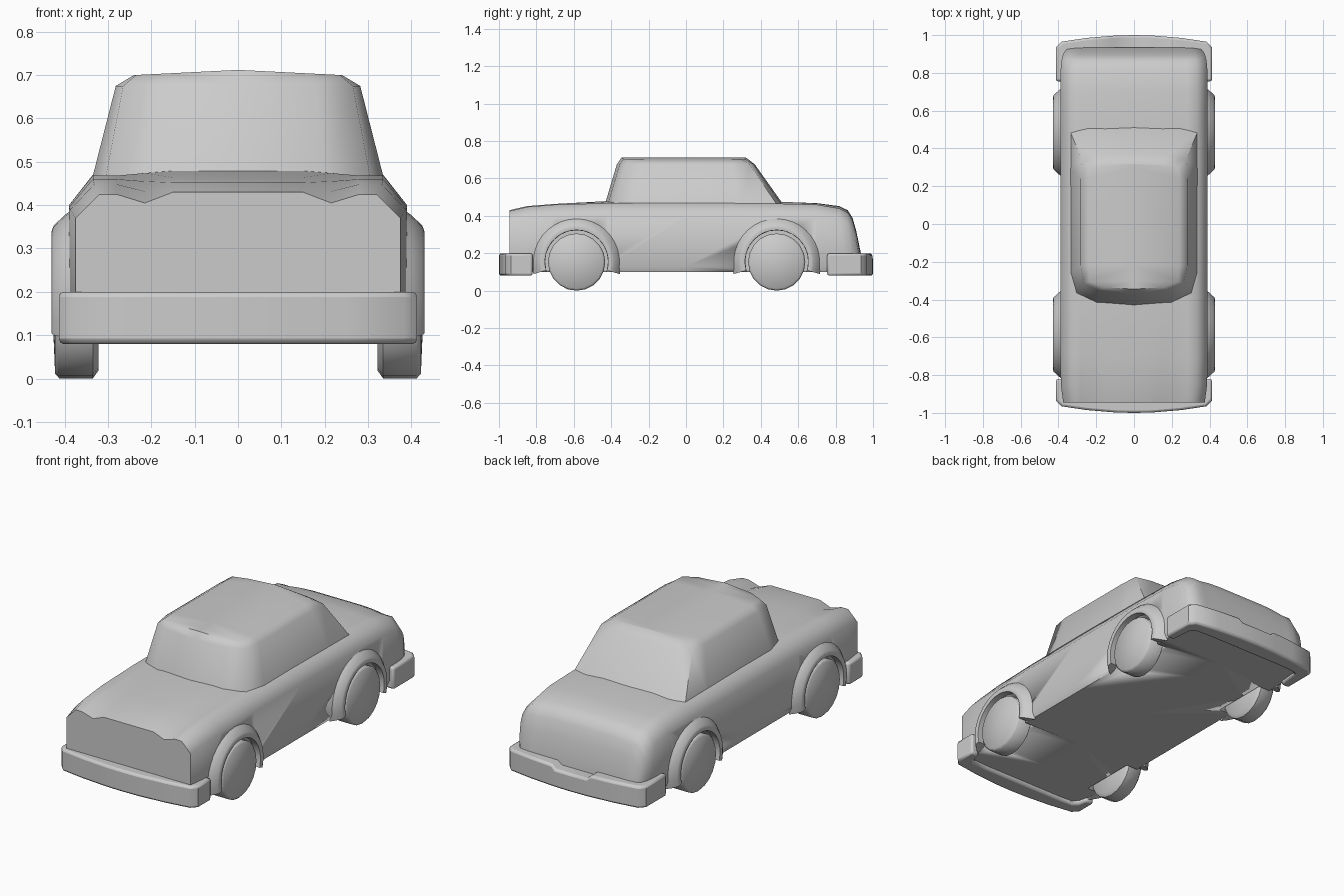
import bpy, bmesh, math

if "Cube" in bpy.data.objects:
    bpy.data.objects.remove(bpy.data.objects["Cube"])


def loft(name, rows, ring=False, caps=(), angle=45):
    """Skin the right half through rows of points, then mirror it across x."""
    bm = bmesh.new()
    grid = [[bm.verts.new(p) for p in row] for row in rows]
    n = len(rows[0])
    for a, b in zip(grid, grid[1:]):
        for i in range(n if ring else n - 1):
            j = (i + 1) % n
            bm.faces.new((a[i], a[j], b[j], b[i]))
    for c in caps:
        bm.faces.new(grid[c])
    bmesh.ops.remove_doubles(bm, verts=bm.verts[:], dist=1e-4)
    bmesh.ops.mirror(bm, geom=bm.verts[:] + bm.edges[:] + bm.faces[:],
                     axis='X', merge_dist=1e-4)
    bmesh.ops.remove_doubles(bm, verts=bm.verts[:], dist=1e-4)
    bmesh.ops.recalc_face_normals(bm, faces=bm.faces[:])
    mesh = bpy.data.meshes.new(name)
    bm.to_mesh(mesh)
    bm.free()
    ob = bpy.data.objects.new(name, mesh)
    bpy.context.collection.objects.link(ob)
    smooth(ob, angle)
    return ob


def smooth(ob, angle):
    bpy.ops.object.select_all(action='DESELECT')
    bpy.context.view_layer.objects.active = ob
    ob.select_set(True)
    bpy.ops.object.shade_smooth_by_angle(angle=math.radians(angle))


def revolve(name, profile, cy, cz, start=0, end=360, steps=24, **kw):
    """Turn an (x, radius) profile around a sideways axle."""
    rows = []
    for k in range(steps + 1):
        t = math.radians(start + (end - start) * k / steps)
        rows.append([(x, cy + r * math.cos(t), cz + r * math.sin(t)) for x, r in profile])
    return loft(name, rows, **kw)


# Lower body: stations of y, half width, shoulder z, fender z, valley z, hood z
stations = [
    (-0.945, 0.375, 0.37, 0.425, 0.405, 0.43),
    (-0.85, 0.387, 0.39, 0.448, 0.432, 0.452),
    (-0.70, 0.39, 0.395, 0.46, 0.455, 0.464),
    (-0.42, 0.39, 0.40, 0.468, 0.474, 0.479),
    (0.00, 0.39, 0.40, 0.47, 0.475, 0.48),
    (0.51, 0.39, 0.40, 0.465, 0.47, 0.475),
    (0.70, 0.39, 0.395, 0.46, 0.466, 0.468),
    (0.82, 0.388, 0.38, 0.44, 0.449, 0.452),
    (0.865, 0.384, 0.355, 0.417, 0.426, 0.43),
    (0.89, 0.378, 0.32, 0.38, 0.388, 0.39),
    (0.91, 0.37, 0.26, 0.31, 0.316, 0.32),
    (0.935, 0.345, 0.16, 0.19, 0.195, 0.20),
]
rows = []
for y, w, zs, zf, zv, zh in stations:
    rows.append([(0, y, zh), (0.15, y, zh), (0.215, y, zv), (0.28, y, zf),
                 (w - 0.055, y, zf), (w, y, zs), (w, y, 0.13),
                 (w - 0.012, y, 0.10), (0, y, 0.10)])
body = loft("body", rows, caps=(0, -1), angle=60)

# Cabin: stacked half outlines, ending on the roof ridge
roof = [(0, -0.345), (0.16, -0.335), (0.235, -0.305), (0.24, -0.22),
        (0.24, 0.24), (0.235, 0.30), (0.16, 0.315), (0, 0.32)]
cabin_rows = [
    [(x, y, 0.44) for x, y in [(0, -0.44), (0.2, -0.425), (0.31, -0.37), (0.342, -0.26),
                               (0.342, 0.30), (0.342, 0.50), (0.25, 0.525), (0, 0.535)]],
    [(x, y, 0.675) for x, y in [(0, -0.37), (0.18, -0.355), (0.265, -0.315), (0.282, -0.22),
                                (0.282, 0.24), (0.275, 0.34), (0.18, 0.362), (0, 0.368)]],
    [(x, y, 0.712 - 0.05 * x) for x, y in roof],
    [(0, y, 0.712) for x, y in roof],
]
loft("cabin", cabin_rows, caps=(0,), angle=50)

# Wheels, arch flares and the wells cut into the body
for end, cy in (("front", -0.585), ("rear", 0.485)):
    well = revolve("well_cutter_" + end, [(0.31, 0), (0.31, 0.168), (0.5, 0.168), (0.5, 0)],
                   cy, 0.155)
    well.hide_render = True
    well.hide_viewport = True
    cut = body.modifiers.new("wheel_well", 'BOOLEAN')
    cut.operation = 'DIFFERENCE'
    cut.object = well
    revolve(end + "_arch_flares",
            [(0.375, 0.24), (0.40, 0.222), (0.425, 0.198), (0.43, 0.185),
             (0.427, 0.169), (0.375, 0.169)],
            cy, 0.155, start=-16, end=196, steps=20, ring=True, caps=(0, -1), angle=50)
    revolve(end + "_wheels",
            [(0.322, 0), (0.322, 0.135), (0.335, 0.153), (0.412, 0.153),
             (0.422, 0.142), (0.428, 0)],
            cy, 0.153, steps=20, angle=50)


# Wrap-around bumpers: outer xy, inner xy, top z per station
def bumper(name, side, tip, notch):
    path = [(0, 1.0, 0, 0.90, notch), (0.095, 0.998, 0.095, 0.90, notch),
            (0.12, 0.996, 0.12, 0.90, 0.20), (0.25, 0.985, 0.25, 0.90, 0.20),
            (0.385, 0.965, 0.33, 0.895, 0.20), (0.413, 0.935, 0.355, 0.87, 0.20),
            (0.413, tip, 0.365, tip, 0.20)]
    rows = [[(ox, side * oy, 0.08), (ox, side * oy, z), (ix, side * iy, z), (ix, side * iy, 0.08)]
            for ox, oy, ix, iy, z in path]
    ob = loft(name, rows, ring=True, caps=(-1,), angle=40)
    bevel = ob.modifiers.new("soft_edges", 'BEVEL')
    bevel.width = 0.012
    bevel.segments = 2
    bevel.limit_method = 'ANGLE'
    bevel.angle_limit = math.radians(50)


bumper("front_bumper", -1, 0.82, 0.20)
bumper("rear_bumper", 1, 0.755, 0.18)
